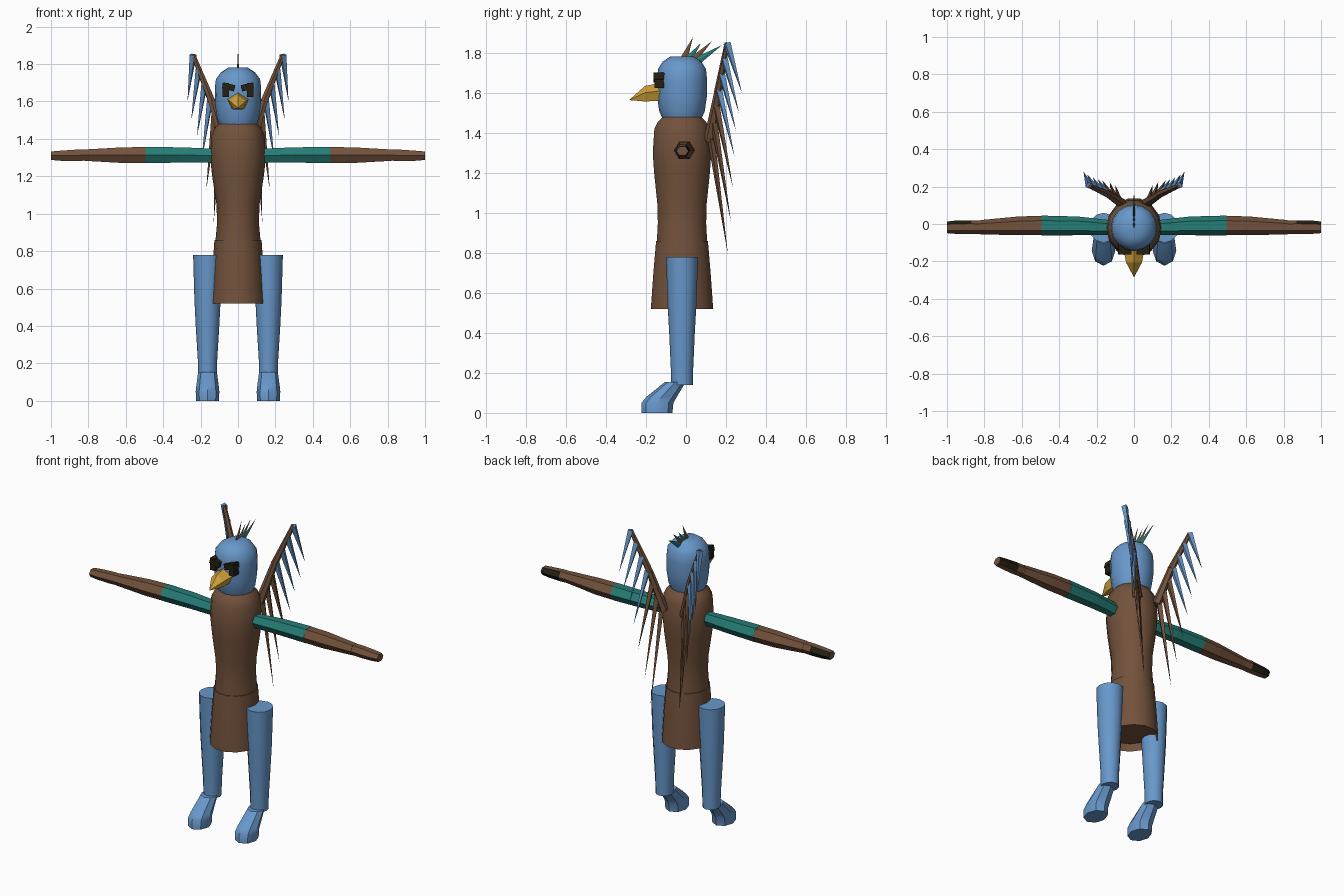
import bpy, bmesh, math
from mathutils import Vector, Matrix

cube = bpy.data.objects.get("Cube")
if cube:
    bpy.data.objects.remove(cube, do_unlink=True)


def material(name, rgb):
    m = bpy.data.materials.new(name)
    m.use_nodes = True
    m.diffuse_color = (*rgb, 1)
    m.node_tree.nodes["Principled BSDF"].inputs["Base Color"].default_value = (*rgb, 1)
    return m


BLUE = material("plumage blue", (0.138, 0.314, 0.597))
BROWN = material("tunic brown", (0.17, 0.084, 0.045))
TEAL = material("sleeve teal", (0.019, 0.205, 0.181))
GOLD = material("beak gold", (0.64, 0.36, 0.045))
DARK = material("dark olive", (0.017, 0.014, 0.006))


def finish(name, bm, mats, smooth=0):
    bmesh.ops.recalc_face_normals(bm, faces=bm.faces)
    me = bpy.data.meshes.new(name)
    bm.to_mesh(me)
    bm.free()
    for m in mats:
        me.materials.append(m)
    ob = bpy.data.objects.new(name, me)
    bpy.context.collection.objects.link(ob)
    if smooth:
        bpy.ops.object.select_all(action="DESELECT")
        ob.select_set(True)
        bpy.context.view_layer.objects.active = ob
        bpy.ops.object.shade_smooth_by_angle(angle=math.radians(smooth))
    return ob


def loft(name, rings, sides, mats, axis="z", smooth=38, rule=None):
    """Rings are (centre, radius_a, radius_b), stacked along an axis and capped."""
    bm = bmesh.new()
    loops = []
    for c, ra, rb in rings:
        loop = []
        for i in range(sides):
            t = math.tau * i / sides
            u, v = ra * math.cos(t), rb * math.sin(t)
            offset = (u, v, 0) if axis == "z" else (0, u, v)
            loop.append(bm.verts.new(Vector(c) + Vector(offset)))
        loops.append(loop)
    for a, b in zip(loops, loops[1:]):
        for i in range(sides):
            j = (i + 1) % sides
            bm.faces.new((a[i], a[j], b[j], b[i]))
    bm.faces.new(loops[0])
    bm.faces.new(loops[-1])
    if rule:
        bmesh.ops.recalc_face_normals(bm, faces=bm.faces)
        for f in bm.faces:
            f.material_index = rule(f)
    return finish(name, bm, mats, smooth)


def spike(name, a, b, r, mat, tip=0.0, sides=4, flat=1.0):
    """Tapered bar from a to b; flat squeezes it across x."""
    a, b = Vector(a), Vector(b)
    d = b - a
    bm = bmesh.new()
    bmesh.ops.create_cone(bm, cap_ends=True, segments=sides, radius1=r, radius2=tip, depth=d.length)
    if tip == 0:
        bmesh.ops.remove_doubles(bm, verts=bm.verts, dist=1e-5)
    turn = d.to_track_quat("Z", "Y").to_matrix().to_4x4()
    bm.transform(Matrix.Translation((a + b) / 2) @ turn)
    bm.transform(Matrix.Diagonal((flat, 1, 1, 1)))
    return finish(name, bm, [mat])


def box(name, centre, size, mat, roll=0):
    bm = bmesh.new()
    bmesh.ops.create_cube(bm, size=1)
    bm.transform(Matrix.Translation(centre) @ Matrix.Rotation(roll, 4, "Y") @ Matrix.Diagonal((*size, 1)))
    return finish(name, bm, [mat])


def upright(profile, y=-0.02):
    return [((0, y, z), rx, ry) for z, rx, ry in profile]


# Torso, and a flared skirt recessed underneath
loft("torso", upright([(0.84, .122, .13), (0.95, .112, .124), (1.05, .115, .127), (1.2, .138, .143),
                       (1.3, .149, .15), (1.42, .142, .142), (1.455, .125, .125), (1.48, .105, .1)]), 14, [BROWN])
loft("skirt", upright([(0.565, .138, .15), (0.52, .147, .16), (0.7, .137, .147), (0.86, .126, .133)]), 14, [BROWN])

# Head
loft("head", upright([(1.465, .095, .095), (1.51, .112, .114), (1.58, .122, .124), (1.67, .124, .125),
                      (1.72, .118, .12), (1.757, .09, .097), (1.782, .05, .06)]), 16, [BLUE])

# Beak: pentagon rings closing on a drooping tip
bm = bmesh.new()
rings = []
for y, w, top, mid, low in ((-.12, .058, 1.652, 1.612, 1.562), (-.205, .043, 1.636, 1.602, 1.558)):
    pts = ((0, top), (w, mid), (w * .6, low), (-w * .6, low), (-w, mid))
    rings.append([bm.verts.new((x, y, z)) for x, z in pts])
tip = bm.verts.new((0, -.285, 1.565))
for i in range(5):
    j = (i + 1) % 5
    bm.faces.new((rings[0][i], rings[0][j], rings[1][j], rings[1][i]))
    bm.faces.new((rings[1][i], rings[1][j], tip))
bm.faces.new(rings[0])
finish("beak", bm, [GOLD])

# Crest of thin spikes along the head's centre line
for i, (y0, y1, z1) in enumerate(((-.015, .035, 1.88), (.005, .075, 1.85), (.03, .13, 1.86), (.055, .18, 1.84))):
    spike(f"crest_spike_{i + 1}", (0, y0, 1.76), (0, y1, z1), .02, (BROWN, TEAL)[i % 2], flat=.3)

# Wing feather tips, from the wing tip down to the root
FEATHERS = ((.27, .28, 1.6), (.25, .265, 1.5), (.22, .25, 1.41), (.195, .243, 1.28),
            (.17, .235, 1.125), (.13, .225, .955), (.1, .21, .79))

for s, side in ((1, "left"), (-1, "right")):
    # Eye and slanted brow
    box(f"{side}_eye", (s * .066, -.13, 1.662), (.034, .055, .075), DARK)
    box(f"{side}_brow", (s * .05, -.136, 1.678), (.066, .055, .034), DARK, roll=-s * .25)

    # Hexagonal arm in three lengths; the hand's back is dark
    def arm(name, stations, mats, rule=None):
        loft(f"{side}_{name}", [((s * x, y, z), ry, rz) for x, y, z, ry, rz in stations],
             6, mats, axis="x", smooth=0, rule=rule)
    arm("upper_arm", [(.14, -.018, 1.311, .04, .043), (.3, -.01, 1.314, .05, .047),
                      (.495, -.008, 1.314, .053, .05)], [TEAL])
    arm("forearm", [(.495, -.008, 1.314, .052, .049), (.62, -.01, 1.313, .05, .048),
                    (.82, -.017, 1.313, .038, .035)], [BROWN])
    arm("hand", [(.82, -.017, 1.313, .036, .034), (.87, -.017, 1.312, .037, .035),
                 (.95, -.017, 1.31, .036, .031), (1.0, -.018, 1.31, .031, .026)], [BROWN, DARK],
        rule=lambda f: int(f.normal.y > .5 and f.normal.z < .3 and abs(f.calc_center_median().x) > .87
                           or f.normal.y > .5 and abs(f.calc_center_median().x) > .87))

    # Leg and forward-swept foot
    x = s * .163
    loft(f"{side}_leg", [((x, -.02, z), rx, ry) for z, rx, ry in
                         ((.14, .051, .055), (.22, .052, .056), (.4, .063, .064), (.54, .07, .072), (.78, .077, .08))],
         12, [BLUE])
    loft(f"{side}_foot", [((x, y, z), rx, ry) for y, z, rx, ry in
                          ((-.145, 0, .062, .077), (-.143, .05, .063, .08),
                           (-.122, .08, .06, .076), (-.053, .155, .05, .052))], 8, [BLUE])

    # Wing bone with hanging feathers
    root, elbow, end = (Vector((s * a, b, c)) for a, b, c in
                        ((.07, .115, 1.36), (.14, .16, 1.6), (.24, .205, 1.85)))
    spike(f"{side}_wing_root", root, elbow, .028, BROWN, tip=.02, sides=6)
    spike(f"{side}_wing_end", elbow, end, .021, BROWN, tip=.012, sides=6)
    for i, (fx, fy, fz) in enumerate(FEATHERS):
        t = i / 6.5 * 2
        base = end.lerp(elbow, t) if t < 1 else elbow.lerp(root, t - 1)
        spike(f"{side}_feather_{i + 1}", base, (s * fx, fy, fz), .02, BLUE if i < 4 else BROWN)
